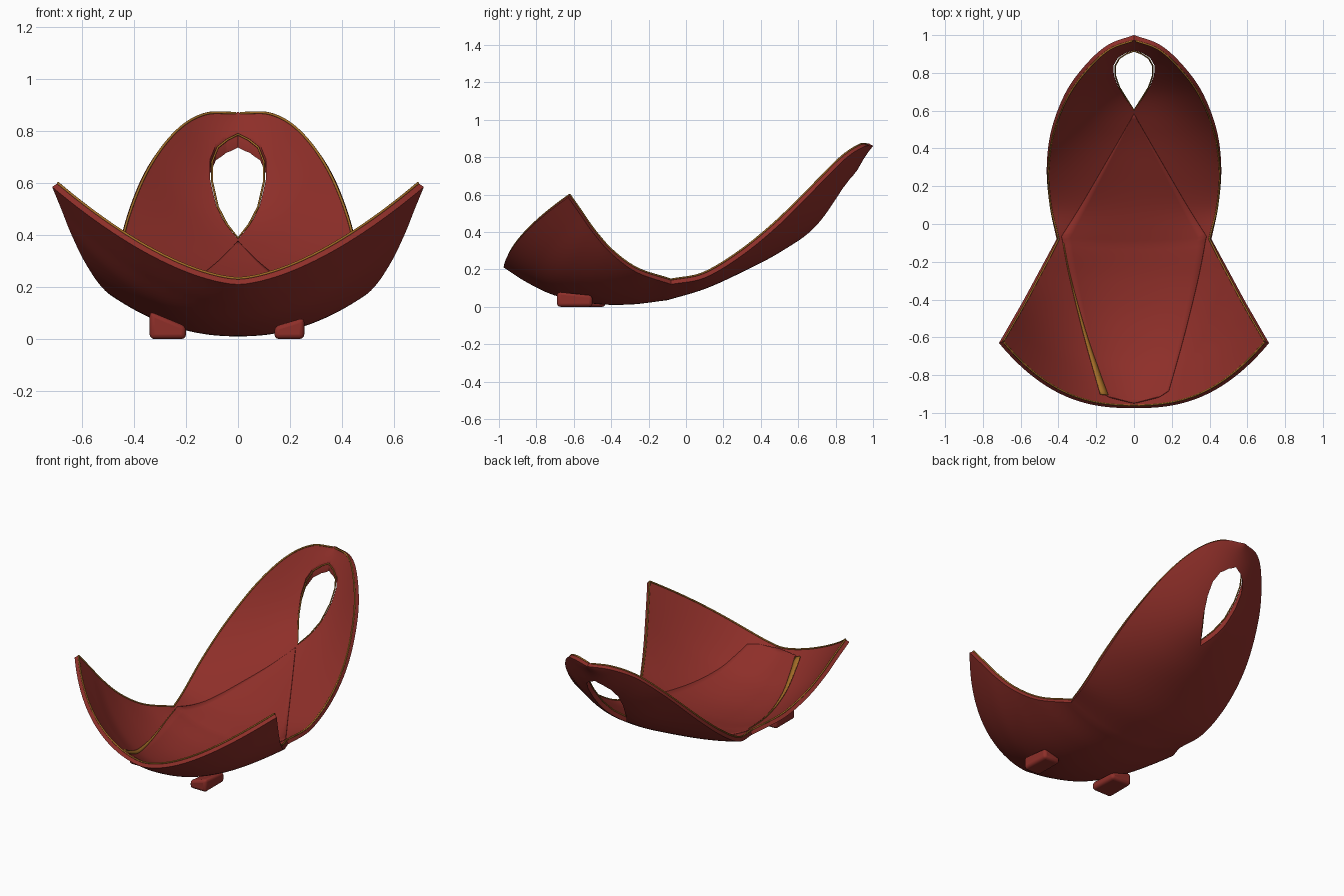
import bpy, bmesh, math
from mathutils import Vector

if "Cube" in bpy.data.objects:
    bpy.data.objects.remove(bpy.data.objects["Cube"])

THICK = 0.028


def material(name, color):
    m = bpy.data.materials.new(name)
    m.diffuse_color = color
    m.use_nodes = True
    m.node_tree.nodes["Principled BSDF"].inputs["Base Color"].default_value = m.diffuse_color
    return m


RED = material("red", (0.27, 0.028, 0.022, 1))
GOLD = material("gold", (0.36, 0.15, 0.02, 1))

# Sections: centre y, centre z, rim x, rim y, rim z, sweep exponent
FRONT = [(-.975, .21, .715, -.63, .585, 1.6), (-.85, .13, .68, -.57, .50, 1.8),
         (-.70, .06, .64, -.50, .40, 2.1), (-.50, .017, .583, -.40, .285, 2.2),
         (-.30, .012, .51, -.265, .185, 2.2), (-.10, .035, .41, -.08, .12, 2.1)]
BACK = [FRONT[-1], (.10, .095, .447, .10, .155, 2), (.30, .185, .462, .30, .275, 2),
        (.50, .29, .437, .50, .44, 2), (.70, .43, .36, .70, .64, 2),
        (.85, .62, .25, .85, .79, 2), (.95, .79, .135, .95, .855, 2),
        (1.0, .86, 0, 1.0, .86, 2)]
NF, NB = len(FRONT) - 1, len(BACK) - 1
N = NF + NB


def section(t):
    tab, s = (FRONT, t) if t < NF else (BACK, t - NF)
    i = min(int(s), len(tab) - 2)
    f = s - i
    b, c = tab[i], tab[i + 1]
    a = tab[i - 1] if i else [2 * p - q for p, q in zip(b, c)]
    d = tab[i + 2] if i + 2 < len(tab) else [2 * q - p for p, q in zip(b, c)]
    return [.5 * (2 * q + (r - p) * f + (2 * p - 5 * q + 4 * r - w) * f * f
                  + (3 * q - p - 3 * r + w) * f ** 3) for p, q, r, w in zip(a, b, c, d)]


def surf(t, u):
    yc, zc, xe, ye, ze, p = section(t)
    a = abs(u)
    return Vector((xe * u, yc + (ye - yc) * a ** 2.5, zc + (ze - zc) * a ** p))


def inner(t, u, h=THICK):
    tt = min(max(t, .02), N - .1)
    uu = min(max(u, -.98), .98)
    n = (surf(tt, uu + .02) - surf(tt, uu - .02)).cross(surf(tt + .02, uu) - surf(tt - .02, uu))
    return surf(t, u) + n.normalized() * h


def t_at(y):
    lo, hi = 0, N
    for _ in range(40):
        m = (lo + hi) / 2
        lo, hi = (m, hi) if section(m)[0] < y else (lo, m)
    return lo


def grid_object(name, rows, mat, thick, offset):
    bm = bmesh.new()
    g = [[bm.verts.new(p) for p in r] for r in rows]
    for r, s in zip(g, g[1:]):
        for j in range(len(r) - 1):
            bm.faces.new((r[j], r[j + 1], s[j + 1], s[j]))
    bmesh.ops.remove_doubles(bm, verts=bm.verts, dist=.0005)
    me = bpy.data.meshes.new(name)
    bm.to_mesh(me)
    bm.free()
    ob = bpy.data.objects.new(name, me)
    bpy.context.collection.objects.link(ob)
    me.materials.append(mat)
    so = ob.modifiers.new("thickness", 'SOLIDIFY')
    so.thickness, so.offset = thick, offset
    return ob


def smooth(ob):
    bpy.ops.object.select_all(action='DESELECT')
    ob.select_set(True)
    bpy.context.view_layer.objects.active = ob
    bpy.ops.object.shade_smooth_by_angle(angle=math.radians(35))


def tube(name, pts, r, cyclic=False):
    cu = bpy.data.curves.new(name, 'CURVE')
    cu.dimensions = '3D'
    cu.bevel_depth, cu.bevel_resolution = r, 2
    sp = cu.splines.new('POLY')
    sp.points.add(len(pts) - 1)
    for q, p in zip(sp.points, pts):
        q.co = (*p, 1)
    sp.use_cyclic_u = cyclic
    cu.materials.append(GOLD)
    bpy.context.collection.objects.link(bpy.data.objects.new(name, cu))


# Main shell
U, K = 48, 8
ts = [i / K for i in range(N * K + 1)]
us = [-1 + 2 * j / U for j in range(U + 1)]
shell = grid_object("basket_shell", [[surf(t, u) for u in us] for t in ts], RED, THICK, 1)

# Handle hole, cut straight down with an eye-shaped prism
half = [(0, .60), (.045, .665), (.083, .725), (.107, .79), (.108, .84), (.085, .88), (.045, .905), (0, .92)]
outline = half + [(-x, y) for x, y in half[-2:0:-1]]
bm = bmesh.new()
f = bm.faces.new([bm.verts.new((x, y, 0)) for x, y in outline])
ext = bmesh.ops.extrude_face_region(bm, geom=[f])
bmesh.ops.translate(bm, vec=(0, 0, 1.5), verts=[v for v in ext["geom"] if isinstance(v, bmesh.types.BMVert)])
bmesh.ops.recalc_face_normals(bm, faces=bm.faces)
me = bpy.data.meshes.new("hole_cutter")
bm.to_mesh(me)
bm.free()
cutter = bpy.data.objects.new("hole_cutter", me)
cutter.hide_render = True
bpy.context.collection.objects.link(cutter)
bo = shell.modifiers.new("hole", 'BOOLEAN')
bo.operation, bo.object, bo.solver = 'DIFFERENCE', cutter, 'EXACT'
bpy.context.view_layer.objects.active = shell
for m in [m.name for m in shell.modifiers]:
    bpy.ops.object.modifier_apply(modifier=m)
bpy.data.objects.remove(cutter)
smooth(shell)


# Overlapping floor panel and its gold left edge
def panel_w(y):
    if y < -.93:
        return .19 * (y + .965) / .035
    if y < -.08:
        s = (y + .93) / .85
        return .19 + .205 * s + .06 * s * (1 - s)
    return .395 * (.6 - y) / .68


def strip(name, y0, y1, left, right, h, mat, n=60, m=16):
    rows = []
    for i in range(n + 1):
        y = y0 + (y1 - y0) * i / n
        t, a, b = t_at(y), left(y), right(y)
        w = section(t)[2]
        rows.append([inner(t, max(-.99, min(.99, (a + (b - a) * j / m) / w)), h) for j in range(m + 1)])
    smooth(grid_object(name, rows, mat, .006, -1))


strip("floor_panel", -.965, .598, lambda y: -panel_w(y), panel_w, THICK + .004, RED)
strip("panel_gold_edge", -.93, -.12, lambda y: -panel_w(y),
      lambda y: -panel_w(y) + .004 + .04 * ((-.12 - y) / .81) ** 2, THICK + .006, GOLD, 30, 2)

# Gold trim along rims and hole
for side, label in ((-1, "left"), (1, "right")):
    tube(label + "_rim_trim", [inner(t, side) for t in ts[:-1]], .005)
tube("front_rim_trim", [inner(0, u) for u in us], .005)
tube("hole_trim", [inner(t_at(y + .02), x / section(t_at(y + .02))[2]) for x, y in outline], .004, True)


# Two wedge-shaped feet, taller on the outside
def foot(name, x_in, x_out, y0, y1, z_in, z_out):
    bpy.ops.mesh.primitive_cube_add(size=1)
    ob = bpy.context.object
    ob.name = name
    for v in ob.data.vertices:
        k = (v.co.x + .5)
        back = v.co.y > 0
        top = (z_in + (z_out - z_in) * k) * (.75 if back else 1)
        v.co = (x_in + (x_out - x_in) * k, y1 if back else y0, top if v.co.z > 0 else 0)
    bm = bmesh.new()
    bm.from_mesh(ob.data)
    bmesh.ops.recalc_face_normals(bm, faces=bm.faces)
    bm.to_mesh(ob.data)
    bm.free()
    bv = ob.modifiers.new("rounding", 'BEVEL')
    bv.width, bv.segments = .018, 3
    ob.data.materials.append(RED)
    smooth(ob)


foot("right_foot", .14, .255, -.69, -.50, .05, .085)
foot("left_foot", -.20, -.34, -.62, -.43, .05, .11)
